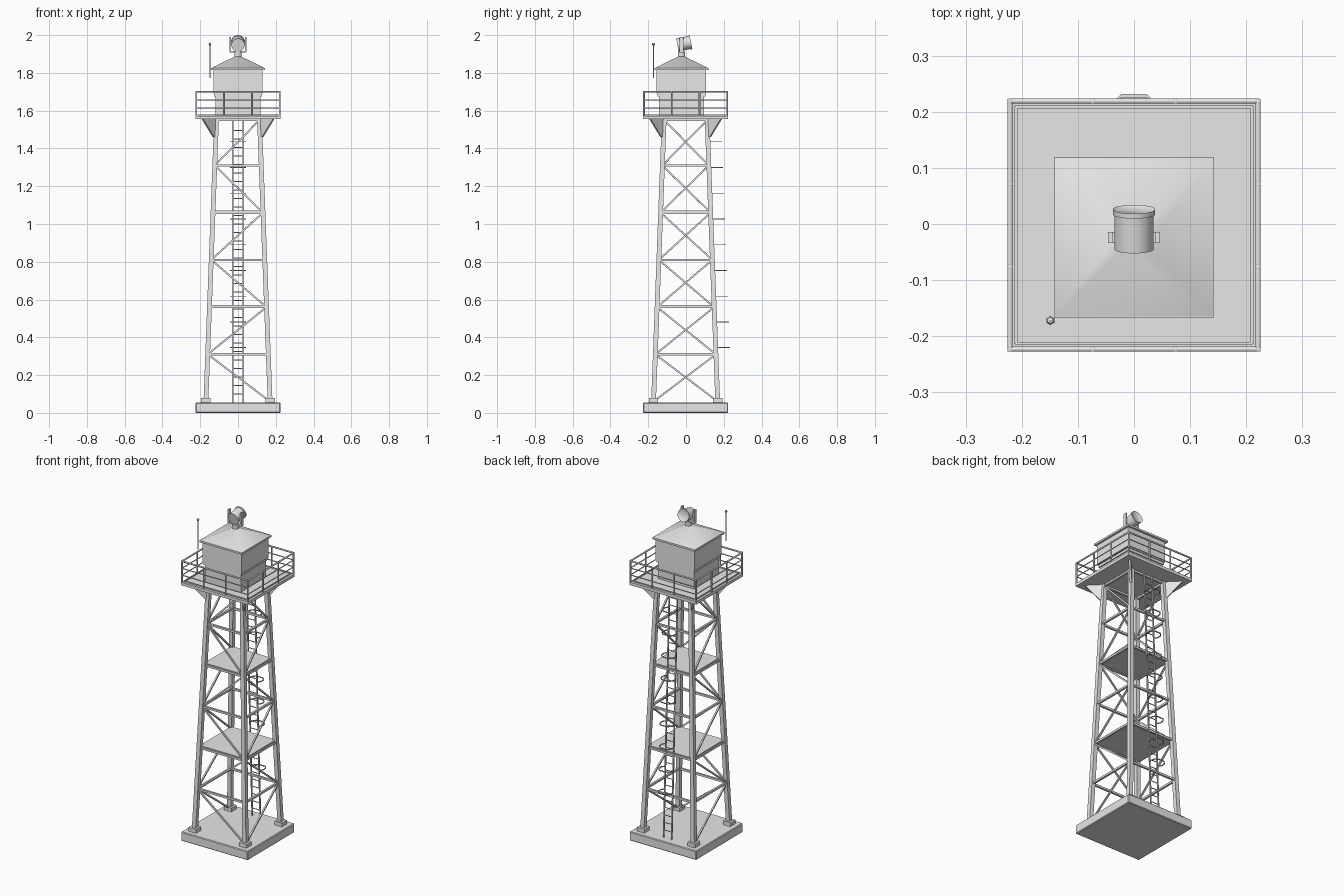
import bpy, bmesh, math
from mathutils import Vector, Matrix

cube = bpy.data.objects.get("Cube")
if cube:
    bpy.data.objects.remove(cube, do_unlink=True)

steel = bpy.data.materials.new("grey_steel")
steel.use_nodes = True
colour = (0.8, 0.8, 0.8, 1)
steel.diffuse_color = colour
steel.node_tree.nodes["Principled BSDF"].inputs["Base Color"].default_value = colour

CY = -0.002       # centre of the tower in y
CABIN_Y = -0.024  # centre of the cabin in y
BASE_Z, DECK_Z, STEP = 0.055, 1.555, 0.25


def finish(name, bm, smooth=False):
    mesh = bpy.data.meshes.new(name)
    bmesh.ops.recalc_face_normals(bm, faces=bm.faces)
    bm.to_mesh(mesh)
    bm.free()
    mesh.materials.append(steel)
    obj = bpy.data.objects.new(name, mesh)
    bpy.context.collection.objects.link(obj)
    if smooth:
        bpy.ops.object.select_all(action='DESELECT')
        bpy.context.view_layer.objects.active = obj
        obj.select_set(True)
        bpy.ops.object.shade_smooth_by_angle(angle=math.radians(50))
    return obj


def rod(bm, a, b, r, sides=4, r2=None):
    """Straight bar from a to b; with four sides r is half the bar's width."""
    a, b = Vector(a), Vector(b)
    d = (b - a).normalized()
    ref = Vector((0, 1, 0)) if abs(d.z) > 0.9 else Vector((0, 0, 1))
    side = ref.cross(d).normalized()
    frame = Matrix((side, d.cross(side), d)).transposed().to_4x4()
    k = math.sqrt(2) if sides == 4 else 1
    turn = Matrix.Rotation(math.pi / sides, 4, 'Z')
    bmesh.ops.create_cone(bm, cap_ends=True, segments=sides, radius1=r * k,
                          radius2=(r if r2 is None else r2) * k, depth=(b - a).length,
                          matrix=Matrix.Translation((a + b) / 2) @ frame @ turn)


def box(bm, x, y, z0, z1, hx, hy):
    m = Matrix.Translation((x, y, (z0 + z1) / 2)) @ Matrix.Diagonal((2 * hx, 2 * hy, z1 - z0, 1))
    bmesh.ops.create_cube(bm, size=1, matrix=m)


def slab(name, y, z0, z1, h, bevel=0):
    bm = bmesh.new()
    box(bm, 0, y, z0, z1, h, h)
    if bevel:
        bmesh.ops.bevel(bm, geom=bm.edges[:], offset=bevel, segments=1, affect='EDGES')
    return finish(name, bm)


def half(z):
    """Half distance between leg centres at height z."""
    return 0.17 - 0.0375 * (z - BASE_Z)


CORNERS = [(-1, -1), (1, -1), (1, 1), (-1, 1)]


def leg_point(i, z):
    x, y = CORNERS[i % 4]
    return Vector((x * half(z), CY + y * half(z), z))


# Foundation, feet and legs
slab("foundation", CY, 0, BASE_Z, 0.225, 0.004)
feet, legs = bmesh.new(), bmesh.new()
for i in range(4):
    p = leg_point(i, BASE_Z)
    box(feet, p.x, p.y, BASE_Z, 0.078, 0.025, 0.025)
    rod(legs, p, leg_point(i, DECK_Z), 0.0125)
finish("feet", feet)
finish("legs", legs)

# Horizontal and zigzag bracing; the ladder side has no diagonals
bars, diagonals = bmesh.new(), bmesh.new()
for level in range(6):
    z0 = 0.06 + STEP * level
    z1 = z0 + STEP - (0.01 if level == 5 else 0)
    for s in range(4):
        rod(bars, leg_point(s, z1), leg_point(s + 1, z1), 0.006)
        if s != 2:
            flip = (level + s) % 2
            rod(diagonals, leg_point(s, z0 if flip else z1),
                leg_point(s + 1, z1 if flip else z0), 0.0045)
finish("horizontal_braces", bars)
finish("diagonal_braces", diagonals)

# Landings inside the tower
for name, z in (("lower_landing", 0.56), ("upper_landing", 1.06)):
    slab(name, CY, z, z + 0.012, half(z))

# Ladder with safety hoops, leaning along the back of the tower
ladder, hoops = bmesh.new(), bmesh.new()


def ladder_y(z):
    return CY + half(z) + 0.008


for x in (-0.027, 0.027):
    rod(ladder, (x, ladder_y(BASE_Z), BASE_Z), (x, ladder_y(DECK_Z), DECK_Z), 0.0035)
z = 0.1
while z < 1.53:
    rod(ladder, (-0.027, ladder_y(z), z), (0.027, ladder_y(z), z), 0.0025, 6)
    z += 0.045
for k in range(9):
    z = 0.345 + 0.1363 * k
    y = ladder_y(z)
    right = [(0.027, 0), (0.041, 0.022), (0.038, 0.046), (0.022, 0.064)]
    path = [Vector((px, y + py, z)) for px, py in right]
    path += [Vector((-p.x, p.y, z)) for p in reversed(path)]
    for a, b in zip(path, path[1:]):
        rod(hoops, a, b, 0.0025)
finish("ladder", ladder)
finish("ladder_hoops", hoops)

# Deck with corner gussets
slab("deck", CY, DECK_Z, 1.573, 0.225)
gussets = bmesh.new()
for x, y in CORNERS:
    out = Vector((x, y, 0))
    across = Vector((-y, x, 0)) * 0.004
    mid = Vector((0, CY, 0))
    outline = [mid + out * h + Vector((0, 0, z))
               for h, z in ((0.11, DECK_Z), (0.188, DECK_Z), (0.13, 1.46), (0.115, 1.46))]
    front = [gussets.verts.new(p + across) for p in outline]
    back = [gussets.verts.new(p - across) for p in outline]
    gussets.faces.new(front)
    gussets.faces.new(back[::-1])
    for j in range(4):
        n = (j + 1) % 4
        gussets.faces.new((front[j], back[j], back[n], front[n]))
finish("deck_gussets", gussets)

# Railing and toe boards, one side at a time
rails, toes = bmesh.new(), bmesh.new()
for s in range(4):
    a, b = (Vector((x, y, 0)) for x, y in (CORNERS[s], CORNERS[(s + 1) % 4]))

    def at(v, h, z):
        return Vector((v.x * h, CY + v.y * h, z))

    for z, r in ((1.70, 0.005), (1.657, 0.003), (1.615, 0.003)):
        rod(rails, at(a, 0.221, z), at(b, 0.221, z), r, 8)
    for t in (0, 1 / 3, 2 / 3):
        p = a.lerp(b, t)
        rod(rails, at(p, 0.221, 1.57), at(p, 0.221, 1.704), 0.005, 8)
    rod(toes, at(a, 0.211, 1.578), at(b, 0.211, 1.578), 0.003)
finish("railing", rails, True)
finish("toe_boards", toes)

# Cabin
slab("cabin_lower_wall", CABIN_Y, 1.573, 1.68, 0.12)
slab("cabin_sill", CABIN_Y, 1.675, 1.69, 0.126)
slab("cabin_upper_wall", CABIN_Y, 1.69, 1.815, 0.131)
slab("roof_eave", CABIN_Y, 1.815, 1.826, 0.143)
roof = bmesh.new()
rod(roof, (0, CABIN_Y, 1.826), (0, CABIN_Y, 1.886), 0.141, 4, 0.018)
roof.faces.ensure_lookup_table()
bottom = min(roof.faces, key=lambda f: f.calc_center_median().z)
bmesh.ops.delete(roof, geom=[bottom], context='FACES_ONLY')
for f in roof.faces:
    f.smooth = True
finish("roof", roof)

# Searchlight on its yoke
mount = bmesh.new()
rod(mount, (0, CABIN_Y, 1.88), (0, CABIN_Y, 1.912), 0.019, 16)
finish("searchlight_pedestal", mount, True)
yoke = bmesh.new()
box(yoke, 0, CABIN_Y, 1.908, 1.916, 0.046, 0.01)
for x in (-0.042, 0.042):
    box(yoke, x, CABIN_Y, 1.908, 1.99, 0.004, 0.01)
finish("searchlight_yoke", yoke)
lamp = bmesh.new()
tilt = math.radians(12)
axis = Vector((0, math.cos(tilt), math.sin(tilt)))
mid = Vector((0, -0.01, 1.955))
rod(lamp, mid - axis * 0.036, mid + axis * 0.03, 0.035, 24)
rod(lamp, mid + axis * 0.028, mid + axis * 0.037, 0.038, 24)
lens = max(lamp.faces, key=lambda f: f.calc_center_median().dot(axis))
bmesh.ops.inset_region(lamp, faces=[lens], thickness=0.004)
bmesh.ops.translate(lamp, verts=lens.verts[:], vec=axis * -0.004)
finish("searchlight", lamp, True)

# Aerial
aerial = bmesh.new()
rod(aerial, (-0.149, -0.172, 1.772), (-0.149, -0.172, 1.955), 0.003, 6)
bmesh.ops.create_uvsphere(aerial, u_segments=6, v_segments=4, radius=0.008,
                          matrix=Matrix.Translation((-0.149, -0.172, 1.952)))
finish("aerial", aerial)
